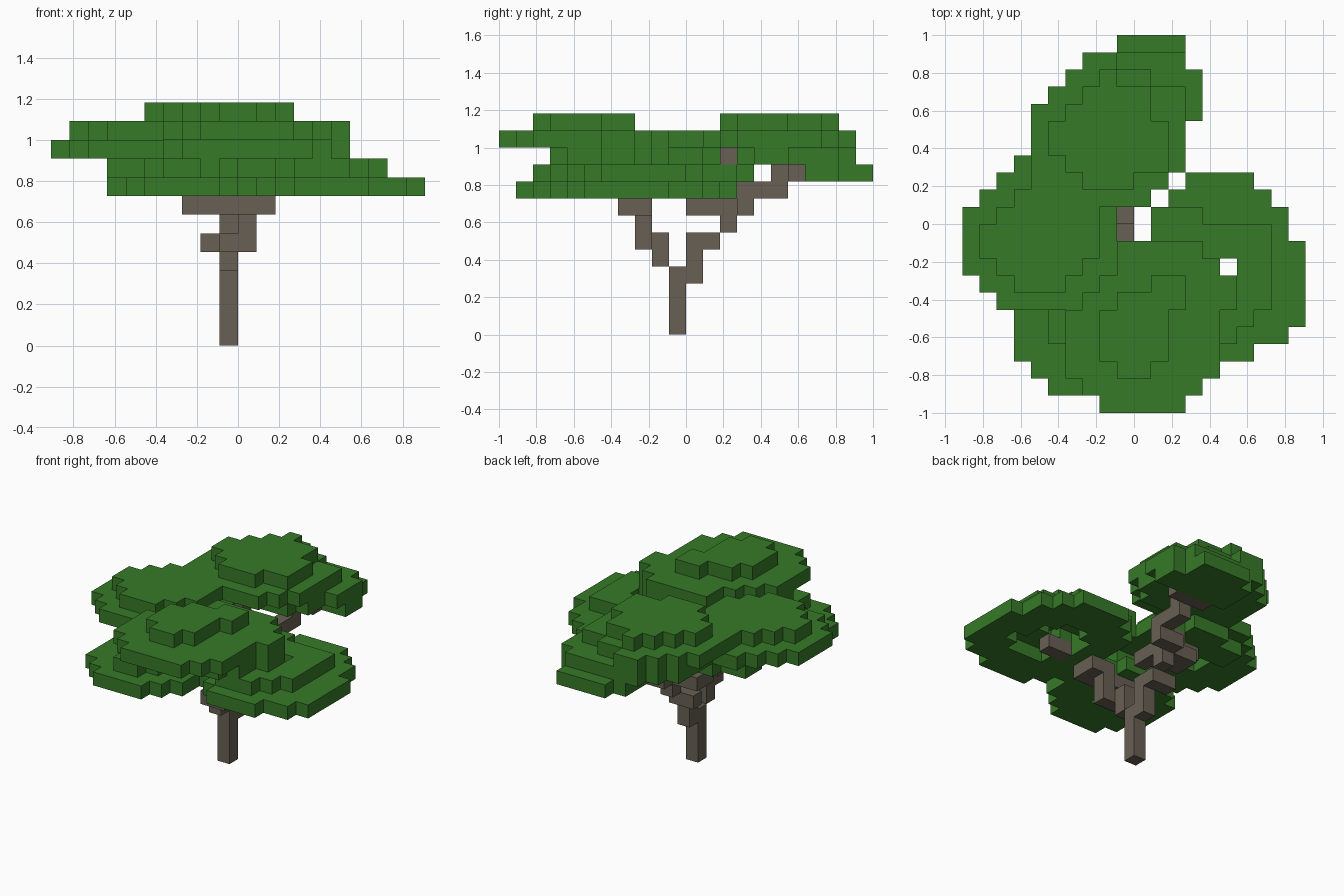
import bpy
import bmesh
from mathutils import Vector

if "Cube" in bpy.data.objects:
    bpy.data.objects.remove(bpy.data.objects["Cube"])

UNIT = 1 / 11  # edge length of one block
SIDES = [Vector(s) for s in ((1, 0, 0), (-1, 0, 0), (0, 1, 0), (0, -1, 0), (0, 0, 1), (0, 0, -1))]


def make_material(name, color):
    material = bpy.data.materials.new(name)
    material.use_nodes = True
    material.diffuse_color = color
    material.node_tree.nodes["Principled BSDF"].inputs["Base Color"].default_value = color
    return material


leaf_green = make_material("leaf green", (0.038, 0.195, 0.021, 1))
bark_brown = make_material("bark brown", (0.138, 0.117, 0.087, 1))


def plate(level, first_row, *runs):
    """Flat layer of blocks: one (start, end) run along x for each row in y."""
    return {(x, first_row + row, level)
            for row, (start, end) in enumerate(runs) for x in range(start, end)}


def erode(cells):
    return {(x, y, z) for x, y, z in cells
            if all((x + i, y + j, z) in cells for i in (-1, 0, 1) for j in (-1, 0, 1))}


def ring(cells):
    """Hollow rim, two blocks wide."""
    return cells - erode(erode(cells))


def branch(*stops):
    """Chain of blocks from stop to stop, moving up first, then along y, then x."""
    here = list(stops[0])
    cells = {stops[0]}
    for stop in stops[1:]:
        for axis in (2, 1, 0):
            while here[axis] != stop[axis]:
                here[axis] += 1 if stop[axis] > here[axis] else -1
                cells.add(tuple(here))
    return cells


def build(name, cells, solid, material):
    """Mesh only the block faces that are exposed."""
    bm = bmesh.new()
    corners = {}
    for cell in sorted(cells):
        center = Vector(cell) + Vector((0.5, 0.5, 0.5))
        for side in SIDES:
            if tuple(int(c) for c in Vector(cell) + side) in solid:
                continue
            u = Vector((side.y, side.z, side.x))
            v = side.cross(u)
            loop = []
            for a, b in ((-1, -1), (1, -1), (1, 1), (-1, 1)):
                point = center + (side + u * a + v * b) / 2
                key = tuple(round(c) for c in point)
                if key not in corners:
                    corners[key] = bm.verts.new(point * UNIT)
                loop.append(corners[key])
            bm.faces.new(loop)
    mesh = bpy.data.meshes.new(name)
    bm.to_mesh(mesh)
    bm.free()
    mesh.materials.append(material)
    bpy.context.collection.objects.link(bpy.data.objects.new(name, mesh))


# Back and left crowns share one upper plate
back_crown = plate(12, 2, (-3, 0), (-4, 2), (-5, 2), (-5, 2), (-4, 1), (-3, 1), (-2, -1))
back_crown |= plate(11, 1, (-7, 1), (-6, 2), (-6, 3), (-6, 3), (-6, 3), (-6, 3),
                    (-5, 3), (-4, 1), (-3, -1))
back_crown |= ring(plate(10, 3, (-4, 2), (-5, 3), (-5, 3), (-5, 4), (-5, 4), (-4, 4), (-3, 3)))
back_crown |= plate(9, 7, (-2, 4), (-2, 4), (-2, 3), (-1, 3))

left_crown = plate(11, -4, (-7, -4), (-8, -3), (-9, -2), (-9, -2), (-8, -2))
left_crown |= ring(plate(10, -5, (-8, -4), (-9, -3), (-10, -2), (-10, -2), (-10, -1),
                         (-10, -1), (-9, -2), (-8, -2), (-7, -2)))
left_crown |= plate(9, 1, (-7, -1), (-7, -1), (-5, -2))

# Front crown
front_crown = plate(12, -9, (-1, 1), (-2, 2), (-2, 2), (-2, 2), (-1, 3), (1, 3))
front_crown |= plate(11, -11, (-2, 3), (-3, 4), (-4, 5), (-4, 5), (-4, 5), (-4, 5),
                     (-3, 6), (-2, 6), (-1, 5), (-1, 4))
front_crown |= plate(10, -8, (-3, 4), (-4, 5), (-4, 5), (-4, 6), (-3, 6), (-3, 5), (-2, 4))

# Low crowns on the two front corners
low_left_crown = plate(9, -9, (-4, -2), (-4, -1), (-5, 0), (-5, 0), (-5, 0), (-4, -1))
low_left_crown |= ring(plate(8, -10, (-5, -1), (-6, 0), (-7, 1), (-7, 1), (-7, 1), (-7, 1),
                             (-6, 0), (-5, -1)))
low_right_crown = ring(plate(9, -7, (3, 6), (2, 7), (0, 8), (0, 8), (0, 8), (0, 8),
                             (1, 8), (1, 4)))
low_right_crown |= ring(plate(8, -8, (3, 7), (2, 9), (1, 10), (1, 10), (1, 10), (1, 10),
                              (1, 10), (1, 9), (1, 9), (2, 8), (3, 7)))

# Trunk and forking branches
trunk = branch((-1, -1, 0), (-1, -1, 3))
back_branch = branch((-1, 0, 3), (-1, 0, 5), (-1, 1, 5))
back_branch |= branch((-1, 2, 6), (-1, 2, 7), (0, 3, 7))
back_branch |= branch((0, 3, 8), (0, 5, 8), (0, 6, 9))
back_branch |= branch((-1, 6, 9), (1, 6, 9))
left_branch = {(-2, 1, 5)}
left_branch |= branch((-1, 0, 7), (-1, 2, 7), (-3, 2, 7))
left_branch |= branch((-2, 2, 8), (-2, 2, 10))
left_branch |= branch((-3, 1, 7), (-4, 1, 8), (-5, 0, 9))
front_branch = branch((-1, -2, 4), (-1, -2, 5), (-1, -3, 5))
front_branch |= branch((0, -3, 5), (0, -3, 7), (0, -4, 7))
front_branch |= branch((-3, -4, 7), (1, -4, 7))
front_branch |= branch((1, -3, 7), (1, -3, 8), (4, -4, 8))

leaves = {"back_crown": back_crown, "left_crown": left_crown, "front_crown": front_crown,
          "low_left_crown": low_left_crown, "low_right_crown": low_right_crown}
wood = {"trunk": trunk, "back_branch": back_branch, "left_branch": left_branch,
        "front_branch": front_branch}

# Branches give way to the leaves that wrap them
solid = set().union(*leaves.values(), *wood.values())
used = set()
for parts, material in ((leaves, leaf_green), (wood, bark_brown)):
    for name, cells in parts.items():
        build(name, cells - used, solid, material)
        used |= cells
